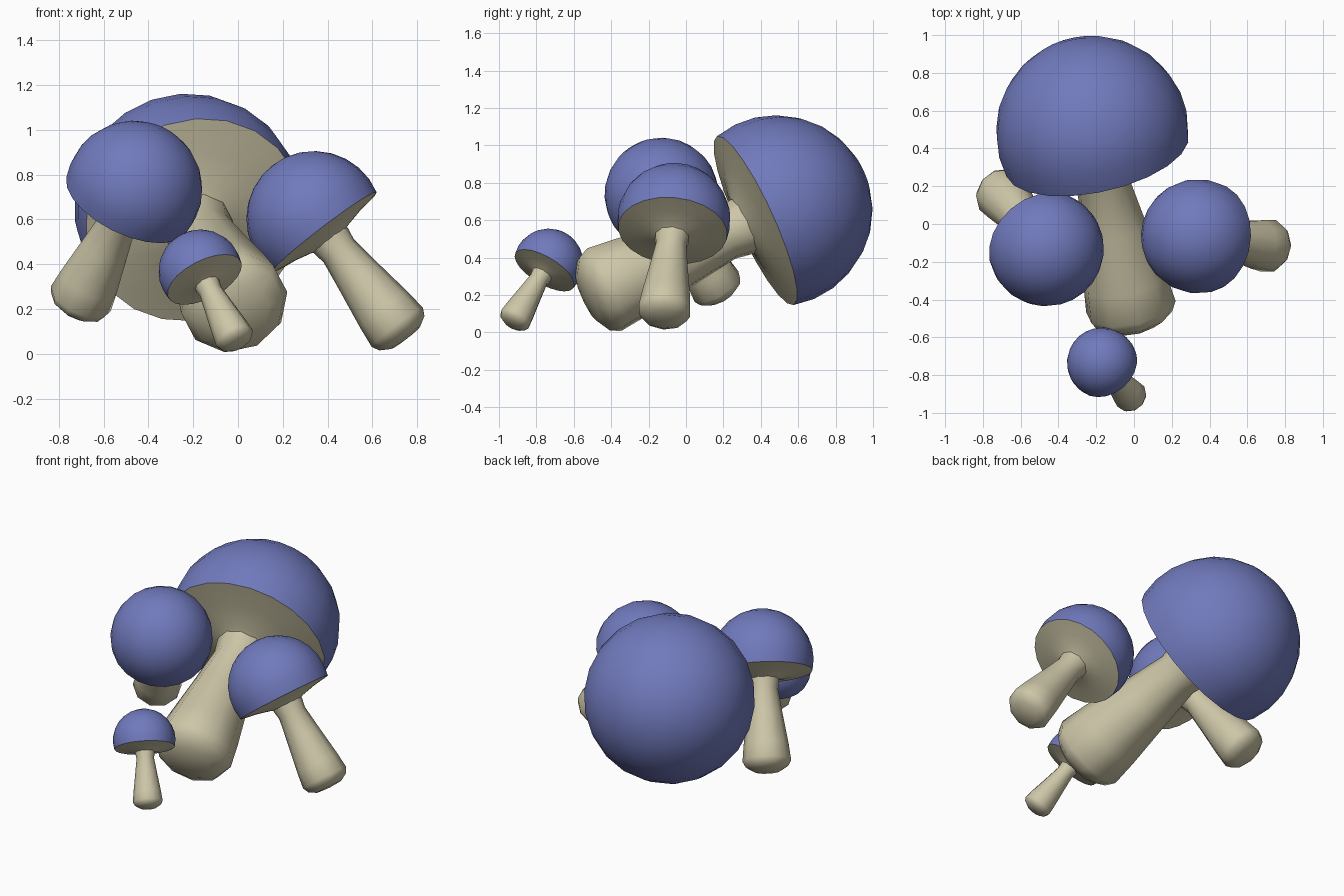
import bpy, bmesh, math
from mathutils import Vector

if "Cube" in bpy.data.objects:
    bpy.data.objects.remove(bpy.data.objects["Cube"])


def material(name, rgb):
    m = bpy.data.materials.new(name)
    m.diffuse_color = (*rgb, 1.0)
    m.use_nodes = True
    m.node_tree.nodes["Principled BSDF"].inputs["Base Color"].default_value = m.diffuse_color
    return m


BLUE = material("cap blue", (0.165, 0.195, 0.51))
BEIGE = material("stem beige", (0.61, 0.565, 0.39))


def lathe(name, profile, sides, origin, axis, size, mats, first_blue=None):
    """Spin (radius, height) points about a tilted axis through origin."""
    bm = bmesh.new()
    rings = []
    for r, h in profile:
        if r < 1e-5:
            rings.append([bm.verts.new((0, 0, h))] * sides)
        else:
            rings.append([bm.verts.new((r * math.cos(2 * math.pi * i / sides),
                                        r * math.sin(2 * math.pi * i / sides), h))
                          for i in range(sides)])
    for k in range(len(rings) - 1):
        for i in range(sides):
            j = (i + 1) % sides
            quad = [rings[k][i], rings[k][j], rings[k + 1][j], rings[k + 1][i]]
            f = bm.faces.new(list(dict.fromkeys(quad)))
            if first_blue is not None and k < first_blue:
                f.material_index = 1
    rot = Vector((0, 0, 1)).rotation_difference(axis)
    for v in bm.verts:
        v.co = origin + rot @ (v.co * size)
    bmesh.ops.recalc_face_normals(bm, faces=bm.faces)
    mesh = bpy.data.meshes.new(name)
    bm.to_mesh(mesh)
    bm.free()
    for m in mats:
        mesh.materials.append(m)
    ob = bpy.data.objects.new(name, mesh)
    bpy.context.collection.objects.link(ob)
    bpy.ops.object.select_all(action='DESELECT')
    ob.select_set(True)
    bpy.context.view_layer.objects.active = ob
    bpy.ops.object.shade_smooth_by_angle(angle=math.radians(50))


# Profiles in units of the cap radius, with the cap sphere's centre at height 0
stem_profile = [(0, -2.24), (0.27, -2.22), (0.42, -2.13), (0.475, -2.02), (0.44, -1.7),
                (0.35, -1.1), (0.28, -0.6), (0.31, -0.42), (0.31, -0.34)]
rim = -0.25
start = math.asin(rim)
dome = [(math.cos(a), math.sin(a)) for a in
        [start + (math.pi / 2 - start) * i / 8 for i in range(8)]] + [(0, 1)]
cap_profile = [(0.27, -0.41), (0.36, -0.37), (0.65, -0.30)] + dome

# Mushrooms: name, cap centre, stem base centre, cap radius
mushrooms = [
    ("large", (-0.22, 0.485, 0.65), (-0.015, -0.445, 0.225), 0.512),
    ("left", (-0.465, -0.13, 0.735), (-0.70, 0.16, 0.25), 0.306),
    ("right", (0.34, -0.065, 0.603), (0.71, -0.115, 0.12), 0.303),
    ("small", (-0.168, -0.735, 0.368), (-0.018, -0.912, 0.075), 0.187),
]
for name, centre, base, size in mushrooms:
    centre = Vector(centre)
    axis = (centre - Vector(base)).normalized()
    lathe(name + "_stem", stem_profile, 10, centre, axis, size, [BEIGE])
    # The underside of the cap is beige, the dome blue
    lathe(name + "_cap", cap_profile, 22, centre, axis, size, [BLUE, BEIGE], first_blue=3)
